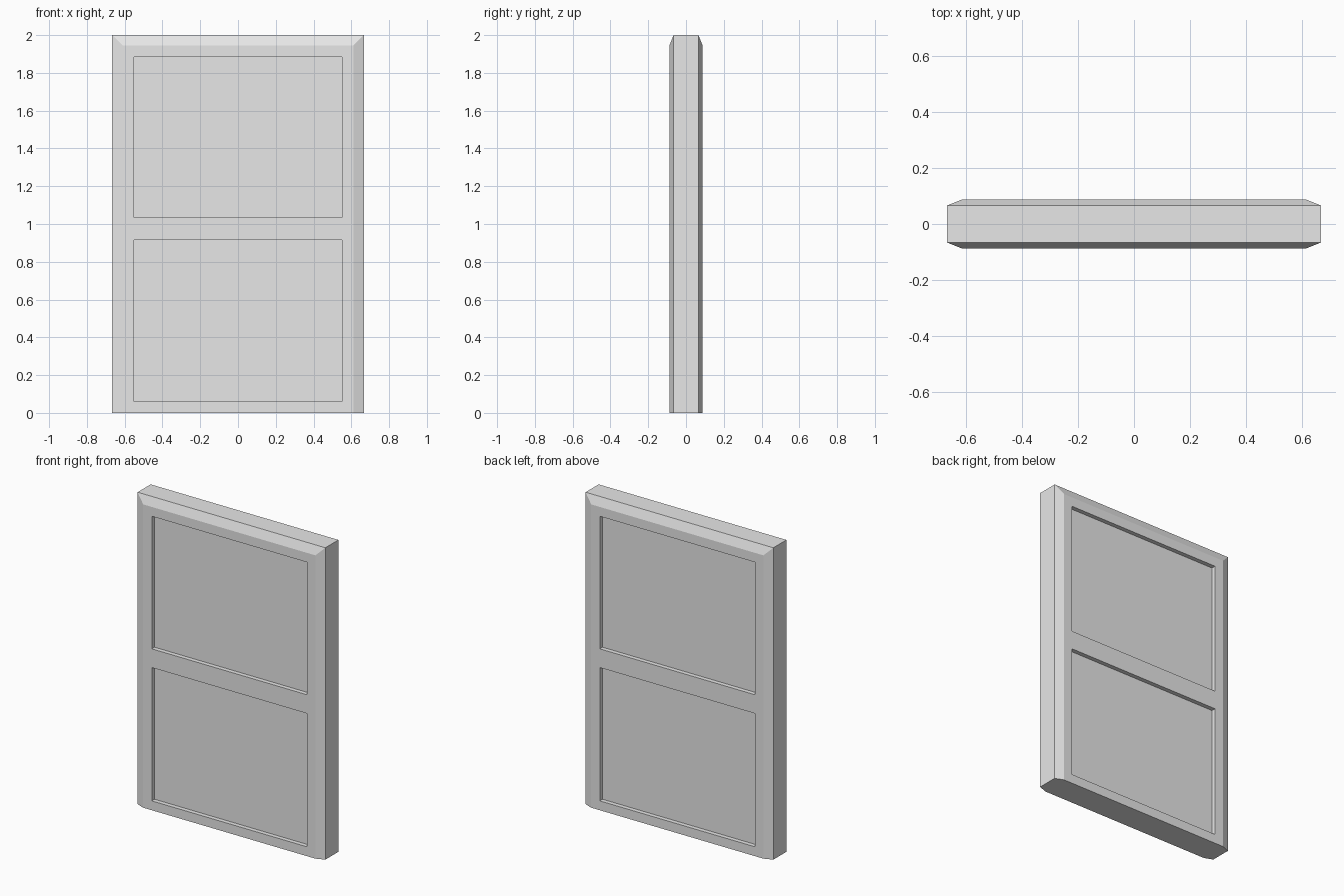
import bpy
import bmesh
from mathutils import Vector, Matrix

default = bpy.data.objects.get("Cube")
if default:
    bpy.data.objects.remove(default, do_unlink=True)

HALF_W, HEIGHT = 0.666, 2.0
CORE_Y, FACE_Y = 0.066, 0.088   # half depth at the rim and at the raised face
CHAMFER, RECESS = 0.055, 0.028

grey = bpy.data.materials.new("plain grey")
grey.use_nodes = True
grey.diffuse_color = (0.8, 0.8, 0.8, 1)
grey.node_tree.nodes["Principled BSDF"].inputs["Base Color"].default_value = (0.8, 0.8, 0.8, 1)


def box_mesh(size, centre):
    bm = bmesh.new()
    bmesh.ops.create_cube(bm, size=1, matrix=Matrix.Translation(centre) @ Matrix.Diagonal((*size, 1)))
    return bm


def add_object(name, bm):
    bmesh.ops.recalc_face_normals(bm, faces=bm.faces)
    mesh = bpy.data.meshes.new(name)
    bm.to_mesh(mesh)
    bm.free()
    mesh.materials.append(grey)
    obj = bpy.data.objects.new(name, mesh)
    bpy.context.collection.objects.link(obj)
    return obj


# Slab with chamfered sides and top on both faces; the bottom edge stays square
bm = box_mesh((2 * HALF_W, 2 * CORE_Y, HEIGHT), Vector((0, 0, HEIGHT / 2)))
for face in [f for f in bm.faces if abs(f.normal.y) > 0.9]:
    side = 1 if face.normal.y > 0 else -1
    raised = bmesh.ops.extrude_discrete_faces(bm, faces=[face])["faces"][0]
    for v in raised.verts:
        v.co.y = side * FACE_Y
        v.co.x -= CHAMFER if v.co.x > 0 else -CHAMFER
        if v.co.z > HEIGHT / 2:
            v.co.z -= CHAMFER
bmesh.ops.remove_doubles(bm, verts=bm.verts, dist=0.0001)
slab = add_object("door_slab", bm)

# Two shallow recessed panels on the front and the back
cutters = []
for side in (-1, 1):
    for low, high in ((0.06, 0.915), (1.035, 1.885)):
        centre = Vector((0, side * (FACE_Y + 0.1 - RECESS), (low + high) / 2))
        cutter = add_object("panel_cutter", box_mesh((1.1, 0.2, high - low), centre))
        cutter.hide_render = True
        cutters.append(cutter)
        cut = slab.modifiers.new("panel_recess", 'BOOLEAN')
        cut.operation = 'DIFFERENCE'
        cut.solver = 'EXACT'
        cut.object = cutter

# Apply the cuts and discard the cutters
bpy.context.view_layer.update()
result = bpy.data.meshes.new_from_object(slab.evaluated_get(bpy.context.evaluated_depsgraph_get()))
slab.modifiers.clear()
slab.data = result
for cutter in cutters:
    bpy.data.objects.remove(cutter, do_unlink=True)
